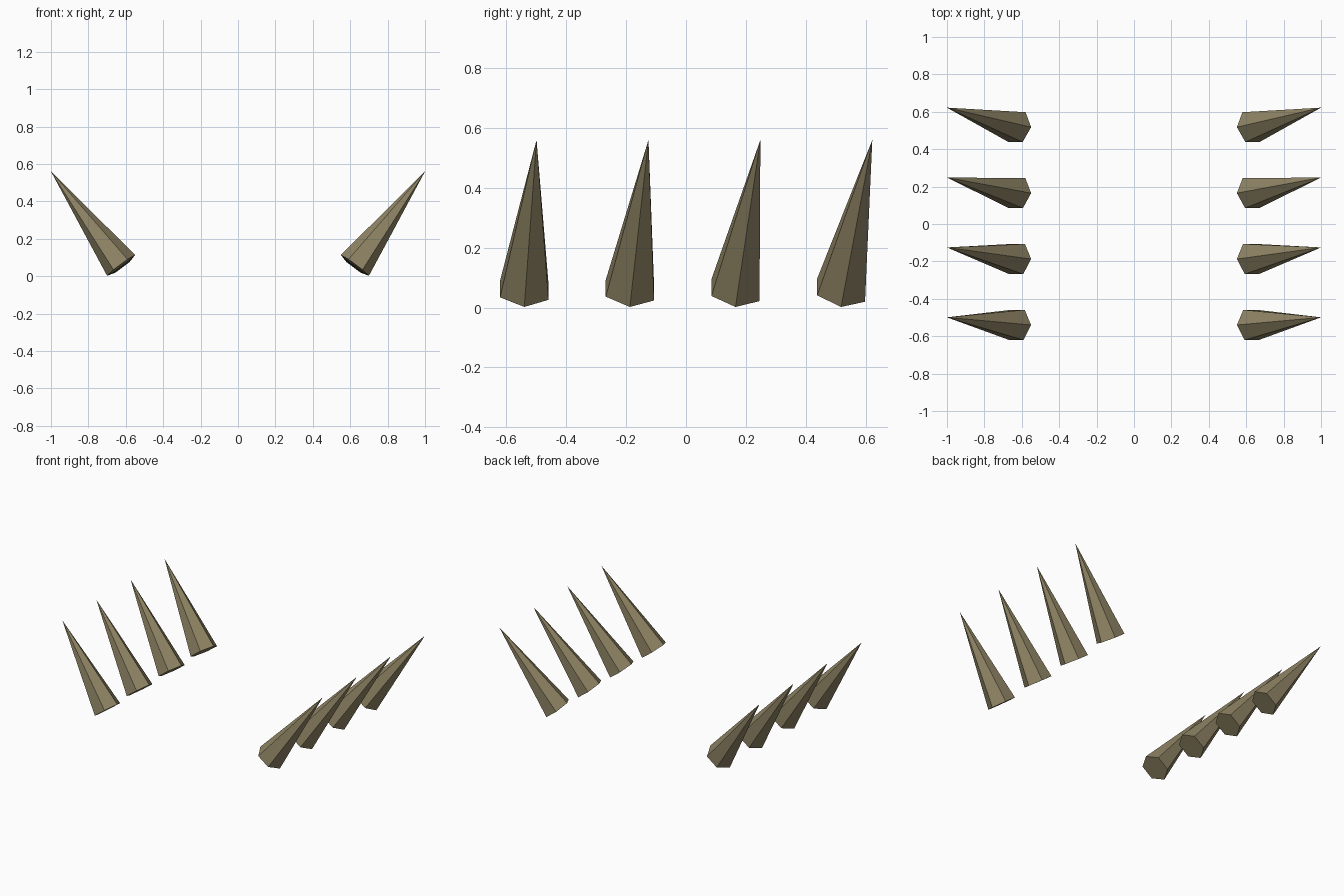
import bpy, bmesh, math
from mathutils import Vector

if "Cube" in bpy.data.objects:
    bpy.data.objects.remove(bpy.data.objects["Cube"])

horn = bpy.data.materials.new("olive_horn")
horn.diffuse_color = (0.28, 0.235, 0.13, 1)
horn.use_nodes = True
horn.node_tree.nodes["Principled BSDF"].inputs["Base Color"].default_value = horn.diffuse_color

RADIUS = 0.0935
SIDES = 6


def make_spike(name, base, tip, side):
    """Six-sided spike with a flat base square to its axis."""
    axis = (tip - base).normalized()
    u = Vector((-0.8 * side, 0, 0.6))
    u = (u - axis * u.dot(axis)).normalized()
    v = axis.cross(u)
    bm = bmesh.new()
    ring = []
    for i in range(SIDES):
        a = math.tau * i / SIDES
        ring.append(bm.verts.new(base + RADIUS * (math.cos(a) * u + math.sin(a) * v)))
    apex = bm.verts.new(tip)
    bm.faces.new(ring[::-1])
    for i in range(SIDES):
        bm.faces.new((ring[i], ring[(i + 1) % SIDES], apex))
    bmesh.ops.recalc_face_normals(bm, faces=bm.faces)
    mesh = bpy.data.meshes.new(name)
    bm.to_mesh(mesh)
    bm.free()
    mesh.materials.append(horn)
    bpy.context.collection.objects.link(bpy.data.objects.new(name, mesh))


# Two mirrored rows of four spikes, fanning out towards the back
for label, side in (("left", -1), ("right", 1)):
    for i in range(4):
        base = Vector((side * 0.625, -0.54 + 0.3526 * i, 0.058))
        tip = Vector((side * 1.0, -0.499 + 0.3737 * i, 0.56))
        make_spike(f"{label}_spike_{i + 1}", base, tip, side)
